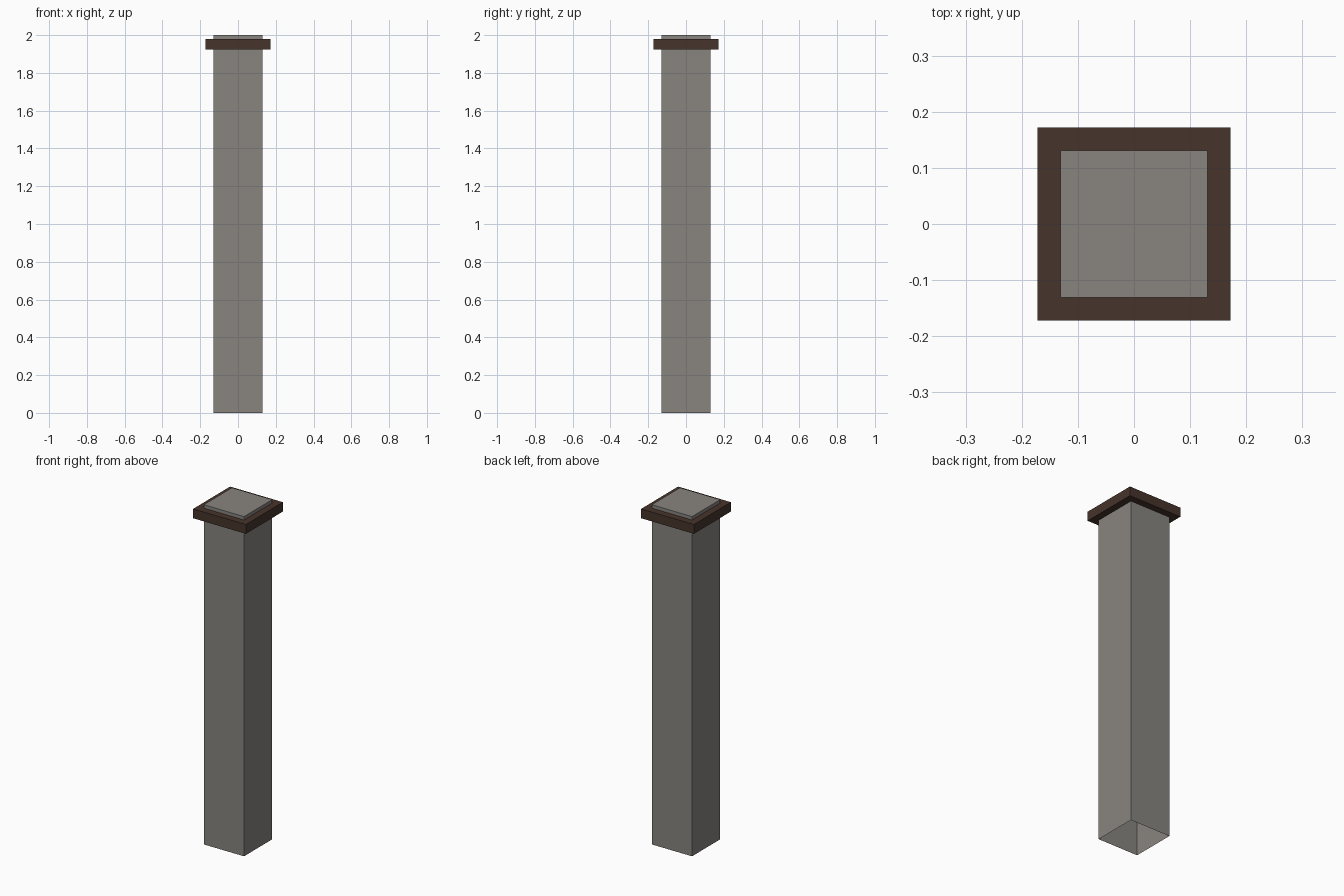
import bpy, bmesh

if "Cube" in bpy.data.objects:
    bpy.data.objects.remove(bpy.data.objects["Cube"])

def material(name, rgb):
    m = bpy.data.materials.new(name)
    m.diffuse_color = (*rgb, 1.0)
    m.use_nodes = True
    m.node_tree.nodes["Principled BSDF"].inputs["Base Color"].default_value = m.diffuse_color
    return m

stone = material("grey_stone", (0.246, 0.231, 0.212))
wood = material("dark_brown", (0.061, 0.034, 0.025))

def square_sweep(name, profile, mat, closed=False, cap_top=False):
    """Sweep a (half_width, z) profile around a square."""
    bm = bmesh.new()
    corners = [(-1, -1), (1, -1), (1, 1), (-1, 1)]
    rings = [[bm.verts.new((r * x, r * y, z)) for x, y in corners] for r, z in profile]
    pairs = list(zip(rings, rings[1:]))
    if closed:
        pairs.append((rings[-1], rings[0]))
    for lo, hi in pairs:
        for i in range(4):
            j = (i + 1) % 4
            bm.faces.new((lo[i], lo[j], hi[j], hi[i]))
    if cap_top:
        bm.faces.new(rings[-1])
    me = bpy.data.meshes.new(name)
    bm.to_mesh(me)
    bm.free()
    me.materials.append(mat)
    ob = bpy.data.objects.new(name, me)
    bpy.context.collection.objects.link(ob)
    return ob

# Post shaft: closed at the top, open underneath
square_sweep("post_shaft", [(0.131, 0.0), (0.131, 2.0)], stone, cap_top=True)

# Square collar around the head of the post
square_sweep("post_collar",
             [(0.131, 1.925), (0.172, 1.925), (0.172, 1.98), (0.131, 1.98)],
             wood, closed=True)
